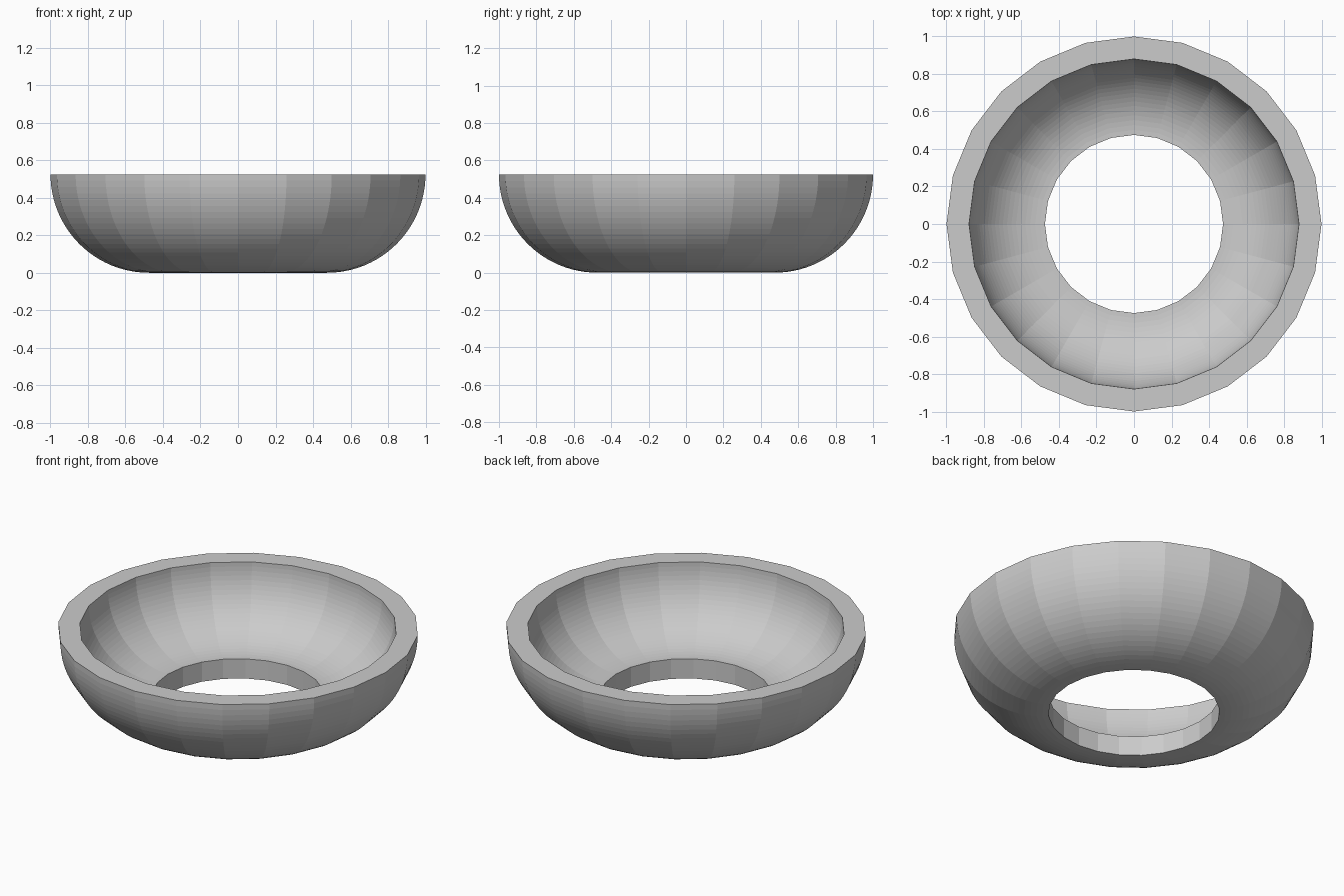
import bpy, bmesh
from math import sin, cos, pi, radians

if "Cube" in bpy.data.objects:
    bpy.data.objects.remove(bpy.data.objects["Cube"])

SIDES, STEPS = 24, 24
HOLE_R, OUTER, WALL = 0.475, 0.525, 0.12


def arc(radius):
    # quarter circle from the hole edge up to the rim, as (radius, height)
    return [(HOLE_R + radius * sin(t), OUTER - radius * cos(t))
            for t in (pi / 2 * i / STEPS for i in range(STEPS + 1))]


# closed wall section: outer curve up, flat rim, inner curve down, hole wall
profile = arc(OUTER) + arc(OUTER - WALL)[::-1]

bm = bmesh.new()
rings = []
for i in range(SIDES):
    a = radians(360 / SIDES * i)
    rings.append([bm.verts.new((r * cos(a), r * sin(a), z)) for r, z in profile])

# bridge neighbouring sections around the axis
n = len(profile)
for i in range(SIDES):
    a, b = rings[i], rings[(i + 1) % SIDES]
    for j in range(n):
        k = (j + 1) % n
        bm.faces.new((a[j], b[j], b[k], a[k]))
bmesh.ops.recalc_face_normals(bm, faces=bm.faces)

mesh = bpy.data.meshes.new("open_bowl_ring")
bm.to_mesh(mesh)
bm.free()
bpy.context.collection.objects.link(bpy.data.objects.new("open_bowl_ring", mesh))
